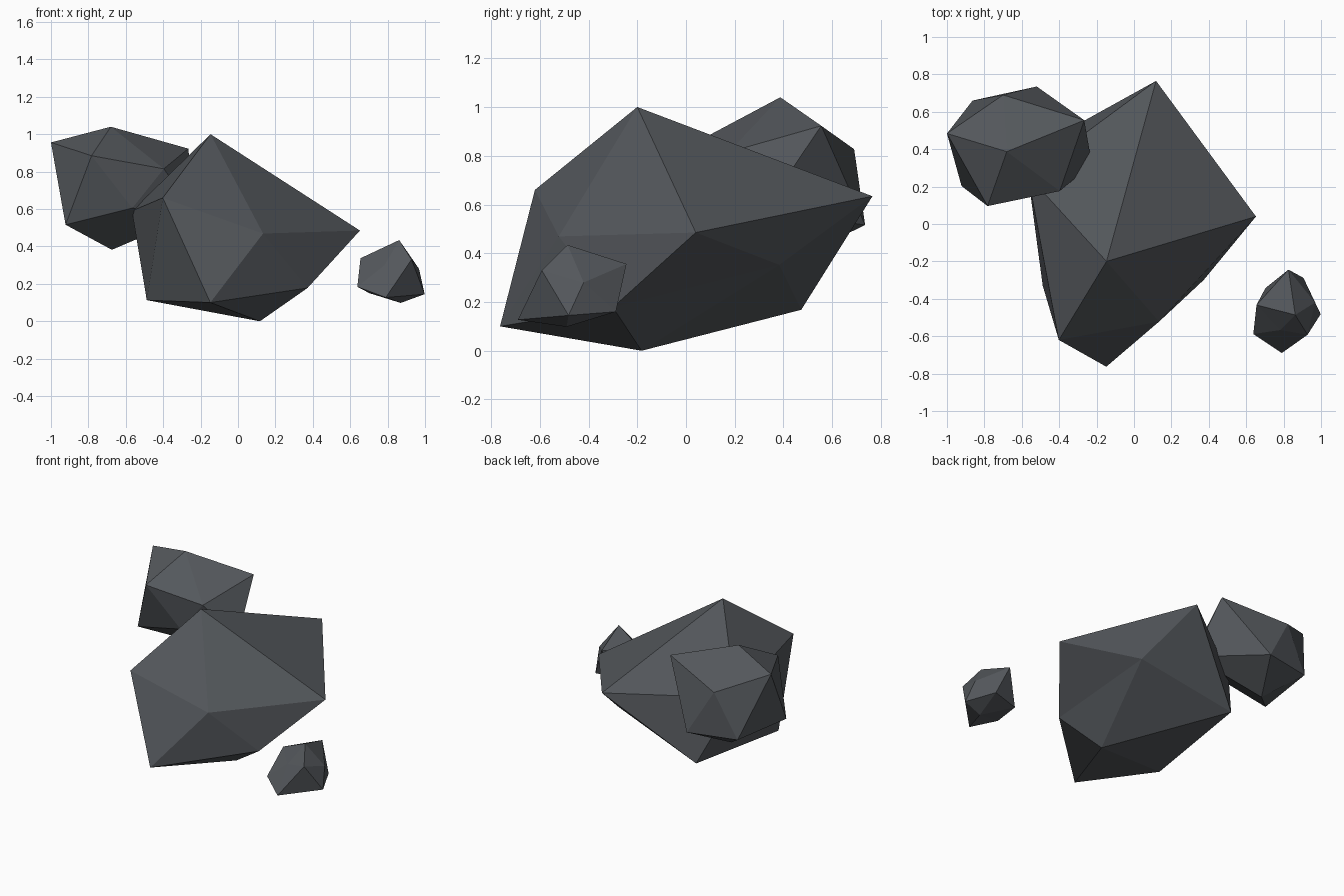
import bpy, bmesh

# One flat stone colour
stone = bpy.data.materials.new("dark_slate_grey")
stone.diffuse_color = (0.088, 0.096, 0.106, 1)


def rock(name, top, upper, lower, bottom):
    """Irregular 20-sided stone: top point, two staggered rings of five, bottom point."""
    bm = bmesh.new()
    t, b = bm.verts.new(top), bm.verts.new(bottom)
    u = [bm.verts.new(p) for p in upper]
    l = [bm.verts.new(p) for p in lower]   # l[i] sits between u[i] and u[i+1]
    for i in range(5):
        j = (i + 1) % 5
        for tri in ((t, u[i], u[j]), (u[i], l[i], u[j]),
                    (l[i], l[j], u[j]), (b, l[j], l[i])):
            bm.faces.new(tri)
    bmesh.ops.recalc_face_normals(bm, faces=bm.faces)
    mesh = bpy.data.meshes.new(name)
    bm.to_mesh(mesh)
    bm.free()
    mesh.materials.append(stone)
    obj = bpy.data.objects.new(name, mesh)
    bpy.context.collection.objects.link(obj)


# Main boulder
rock("large_rock", (-0.147, -0.20, 1.0),
     [(-0.402, -0.62, 0.66), (-0.567, 0.26, 0.59), (0.118, 0.765, 0.634),
      (0.652, 0.04, 0.485), (0.134, -0.522, 0.469)],
     [(-0.488, -0.33, 0.113), (-0.41, 0.473, 0.168), (0.256, 0.383, 0.352),
      (0.372, -0.30, 0.178), (-0.148, -0.763, 0.1)],
     (0.117, -0.182, 0.0))

# Raised rock leaning into the back left of the boulder
rock("medium_rock", (-0.68, 0.387, 1.04),
     [(-1.0, 0.484, 0.956), (-0.783, 0.096, 0.885), (-0.397, 0.176, 0.815),
      (-0.266, 0.555, 0.923), (-0.70, 0.69, 0.827)],
     [(-0.922, 0.203, 0.516), (-0.565, 0.17, 0.605), (-0.225, 0.32, 0.575),
      (-0.52, 0.735, 0.516), (-0.863, 0.66, 0.525)],
     (-0.674, 0.46, 0.382))

# Small loose rock at the front right
rock("small_rock", (0.862, -0.486, 0.434),
     [(0.826, -0.244, 0.356), (0.655, -0.433, 0.337), (0.783, -0.567, 0.30),
      (0.928, -0.592, 0.33), (0.968, -0.42, 0.28)],
     [(0.703, -0.342, 0.15), (0.638, -0.588, 0.184), (0.79, -0.69, 0.127),
      (0.998, -0.482, 0.145), (0.906, -0.288, 0.16)],
     (0.87, -0.49, 0.098))
